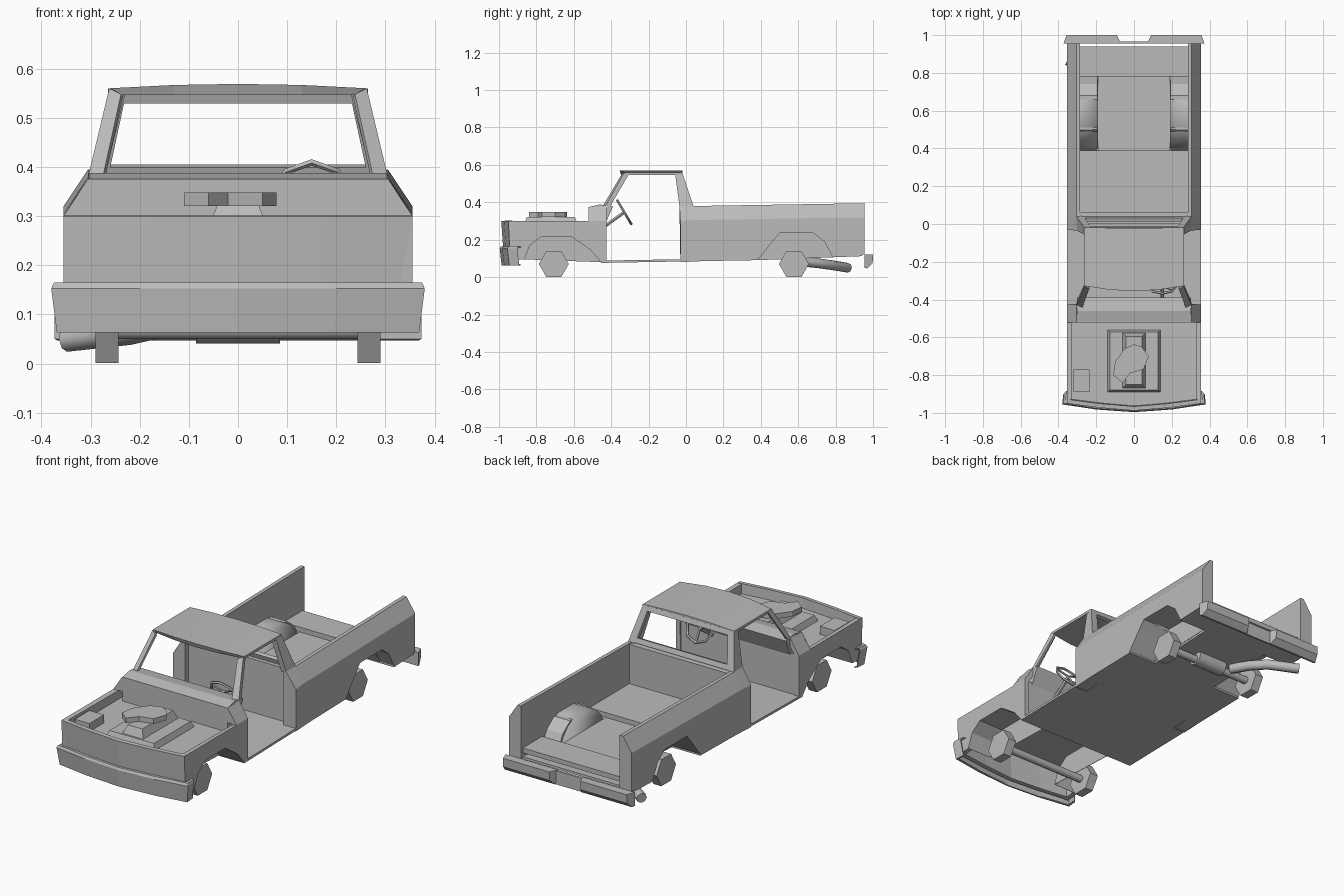
import bpy, bmesh, math
from mathutils import Vector

cube = bpy.data.objects.get("Cube")
if cube:
    bpy.data.objects.remove(cube, do_unlink=True)

grey = bpy.data.materials.new("primer_grey")
grey.use_nodes = True
COL = (0.5, 0.5, 0.5, 1)
grey.diffuse_color = COL
grey.node_tree.nodes["Principled BSDF"].inputs["Base Color"].default_value = COL
CORE = Vector((0, 0, 0.2))


def panels(name, polys, thick=0.0, mirror=False, smooth=0, closed=False):
    """Join polygons into one sheet facing outward, thickened inward."""
    bm = bmesh.new()
    for p in polys:
        bm.faces.new([bm.verts.new(v) for v in p])
    bmesh.ops.remove_doubles(bm, verts=bm.verts, dist=0.0005)
    bmesh.ops.recalc_face_normals(bm, faces=bm.faces)
    facing = sum(f.normal.dot(f.calc_center_median() - CORE) * f.calc_area() for f in bm.faces)
    if not closed and facing < 0:
        bmesh.ops.reverse_faces(bm, faces=bm.faces)
    me = bpy.data.meshes.new(name)
    bm.to_mesh(me)
    bm.free()
    me.materials.append(grey)
    ob = bpy.data.objects.new(name, me)
    bpy.context.collection.objects.link(ob)
    if smooth:
        bpy.ops.object.select_all(action='DESELECT')
        bpy.context.view_layer.objects.active = ob
        ob.select_set(True)
        bpy.ops.object.shade_smooth_by_angle(angle=math.radians(smooth))
    if thick:
        m = ob.modifiers.new("thickness", 'SOLIDIFY')
        m.thickness, m.offset = thick, -1
    if mirror:
        ob.modifiers.new("mirror", 'MIRROR')
    return ob


def loft(name, rings, **kw):
    """Closed solid through rings of equal point count."""
    polys = [rings[0], rings[-1]]
    for a, b in zip(rings, rings[1:]):
        n = len(a)
        polys += [(a[i], a[(i + 1) % n], b[(i + 1) % n], b[i]) for i in range(n)]
    return panels(name, polys, closed=True, **kw)


def at_x(x, yz):
    return [(x, y, z) for y, z in yz]


def prism(name, yz, x0, x1, **kw):
    return loft(name, [at_x(x0, yz), at_x(x1, yz)], **kw)


def block(name, x, y, z, taper=0.0):
    def ring(t, h):
        return [(x[0] + t, y[0] + t, h), (x[1] - t, y[0] + t, h),
                (x[1] - t, y[1] - t, h), (x[0] + t, y[1] - t, h)]
    return loft(name, [ring(0, z[0]), ring(taper, z[1])])


def tube(name, path, r, sides=8, **kw):
    """Round tube along a path of points."""
    pts = [Vector(p) for p in path]
    rings = []
    for i, p in enumerate(pts):
        d = (pts[min(i + 1, len(pts) - 1)] - pts[max(i - 1, 0)]).normalized()
        u = d.cross(Vector((0, 0, 1))).normalized()
        w = d.cross(u)
        rings.append([tuple(p + r * (u * math.cos(a) + w * math.sin(a)))
                      for a in (math.tau * k / sides for k in range(sides))])
    return loft(name, rings, **kw)


def band(name, path, rows, thick):
    """Bowed strip: path of right-half (x, y); rows of (x scale, y shift, z)."""
    full = [(-x, y) for x, y in path[:-1]] + path[::-1]
    grid = [[(x * s, y + dy, z) for x, y in full] for s, dy, z in rows]
    polys = [(a[i], a[i + 1], b[i + 1], b[i])
             for a, b in zip(grid, grid[1:]) for i in range(len(full) - 1)]
    return panels(name, polys, thick)


def deck(name, strips, z, thick):
    """Flat floor from (half width, y start, y end) strips at height z(y)."""
    panels(name, [[(x, a, z(a)), (x, b, z(b)), (-x, b, z(b)), (-x, a, z(a))]
                  for x, a, b in strips], thick)


W, IN, TOP = 0.355, 0.285, 0.305
front_arch = [(-.865, .095), (-.835, .17), (-.775, .215), (-.61, .215), (-.51, .145), (-.455, .08)]
rear_arch = [(.39, .10), (.47, .20), (.50, .235), (.68, .235), (.74, .19), (.78, .114)]

# Front fenders with the cowl shoulder
panels("front_fender", [
    at_x(W, [(-.95, .30), (-.94, .09)] + front_arch + [(-.425, .08), (-.425, .30), (-.52, .30)]),
    [(W, -.52, .30), (W, -.425, .30), (TOP, -.425, .38), (TOP, -.52, .375)],
], 0.025, mirror=True)

# Bed sides: outer skin, inner skin, shoulder, rail top, end cap and door jamb
inner = [(-.03, .08)] + rear_arch + [(.955, .12), (.955, .395), (.04, .38), (-.03, .38)]
outer = [(-.03, .08)] + rear_arch + [(.955, .12), (.955, .32), (.04, .305), (-.03, .30)]
panels("bed_side", [
    at_x(W, outer),
    at_x(IN, inner),
    [(W, .04, .305), (W, .955, .32), (TOP, .955, .395), (TOP, .04, .38)],
    [(TOP, .04, .38), (TOP, .955, .395), (IN, .955, .395), (IN, .04, .38)],
    [(W, .955, .12), (W, .955, .32), (TOP, .955, .395), (IN, .955, .395), (IN, .955, .12)],
    [(W, -.03, .08), (W, -.03, .30), (.302, -.035, .38), (IN, -.03, .38), (IN, -.03, .08)],
    [(W, -.03, .30), (W, .04, .305), (TOP, .04, .38), (.302, -.035, .38)],
], mirror=True)

# Wheel arch liners, and rounded tubs over the rear ones
def arch_shell(name, arch, x0, x1, **kw):
    strip = [[(x0, *a), (x0, *b), (x1, *b), (x1, *a)] for a, b in zip(arch, arch[1:])]
    panels(name, strip + [at_x(x1, arch)], mirror=True, **kw)

arch_shell("front_wheel_arch", front_arch, W, .21, thick=.003)
arch_shell("rear_wheel_arch", rear_arch, W, .195, thick=.003)
tub = [(.403, .12), (.425, .17), (.47, .215), (.52, .243), (.65, .243), (.70, .215), (.74, .17), (.765, .12)]
arch_shell("wheel_tub", tub, IN, .19, smooth=100)

# Underbody and raised bed floor, notched for the rear wheels
deck("underbody", [(W, -.455, .39), (.19, .39, .78), (W, .78, .94)],
     lambda y: .076 + .036 * max(y, 0) / .94, 0.012)
deck("bed_floor", [(IN, .03, .39), (.19, .39, .78), (IN, .78, .94)], lambda y: .145, 0.025)

# Cab walls and dashboard
block("firewall", (-.335, .335), (-.455, -.43), (.082, .30))
prism("cowl", [(-.52, .25), (-.52, .375), (-.46, .388), (-.39, .378), (-.425, .30), (-.45, .25)], -.303, .303)
panels("cowl_front", [[(-W, -.521, .30), (-TOP, -.521, .376), (TOP, -.521, .376), (W, -.521, .30)]], 0.004)
block("bed_front_wall", (-.29, .29), (0, .06), (.085, .375))

# Cab rear wall framing the back window
def back(x, z):
    return (x, .04 - (z - .38) / 3, z)

edge = [back(-TOP, .38), back(TOP, .38), back(.262, .558), back(-.262, .558)]
hole = [back(-.26, .405), back(.26, .405), back(.232, .535), back(-.232, .535)]
panels("rear_window_frame", [(edge[i], edge[(i + 1) % 4], hole[(i + 1) % 4], hole[i])
                             for i in range(4)], 0.02)

# Cab pillars
panels("rear_pillar", [[(.302, -.035, .38), (TOP, .04, .38), (.262, -.02, .56), (.26, -.058, .55)]],
       0.03, mirror=True)
foot, head = (TOP, -.43, .38), (.262, -.33, .56)
panels("windshield_pillar", [
    [foot, head, (.238, -.345, .548), (.275, -.445, .38)],
    [foot, head, (.258, -.305, .55), (.302, -.405, .38)],
], 0.012, mirror=True)

# Roof, gently crowned and bowed at the front
ribs = [(x, -.355 + .4 * x * x, .569 - .13 * x * x) for x in (-.264, -.13, 0, .13, .264)]
loft("roof", [at_x(x, [(y, z), (-.02, z), (-.02, .546), (y + .008, .546)]) for x, y, z in ribs])

# Nose panel and front bumper
band("nose_panel", [(W, -.95), (.18, -.973), (0, -.988)], [(1, 0, .30), (1, .015, .09)], 0.022)
band("front_bumper", [(.375, -.902), (.38, -.955), (.2, -.982), (0, -.996)],
     [(.95, .02, .165), (.985, .006, .165), (1, 0, .153), (.97, .01, .063), (.945, .018, .063)], 0.006)

# Rear bumper with a central recess
bumper = [(.955, .12), (1, .12), (.998, .075), (.97, .047), (.955, .05)]
loft("rear_bumper", [[(.07 + .45 * (y - .955), y, z) for y, z in bumper],
                     [(.373 - .35 * (y - .955), y, z) for y, z in bumper]], mirror=True)
prism("rear_bumper_step", [(.955, .118), (.967, .118), (.967, .047), (.955, .05)], -.08, .08)

# Engine bay
panels("engine_bay_floor", [[(-.345, -.94, .25), (0, -.975, .25), (.345, -.94, .25),
                             (.345, -.45, .25), (-.345, -.45, .25)]], 0.01)
block("engine_block", (-.14, .14), (-.89, -.56), (.25, .28), taper=.012)
block("intake_manifold", (-.062, .062), (-.87, -.575), (.275, .322), taper=.02)
lid = [(-.11, -.80), (-.10, -.73), (-.05, -.66), (0, -.637), (.04, -.65),
       (.078, -.70), (.05, -.77), (-.02, -.79), (-.06, -.84)]
loft("air_cleaner", [[(x, y, z) for x, y in lid] for z in (.321, .348)])
block("battery", (-.32, -.235), (-.89, -.77), (.25, .292))

# Wheel hubs and axles
for end, y in (("front", -.707), ("rear", .577)):
    hexagon = [(y + .08 * math.cos(k * math.pi / 3), .07 + .08 * math.sin(k * math.pi / 3)) for k in range(6)]
    prism(end + "_hub", hexagon, .243, .29, mirror=True)
    tube(end + "_axle", [(-.25, y, .07), (.25, y, .07)], .02, smooth=60)
tube("differential", [(-.085, .577, .083), (.085, .577, .083)], .042, smooth=60)

# Exhaust pipe
tube("exhaust_pipe", [(-.13, .60, .085), (-.17, .70, .075), (-.22, .78, .064), (-.35, .865, .05)],
     .026, smooth=60)

# Steering wheel: ring, spokes and column
hub = Vector((.15, -.33, .347))
across, up = Vector((1, 0, 0)), Vector((0, -.51, .86))
axis = across.cross(up)

def rim(a, r):
    return hub + r * (across * math.sin(a) + up * math.cos(a))

rings = []
for k in range(8):
    a = math.tau * k / 8
    rings.append([tuple(rim(a, .073 + .007 * math.cos(t)) + axis * .007 * math.sin(t))
                  for t in (math.tau * j / 5 for j in range(5))])
panels("steering_wheel", [(p[j], p[(j + 1) % 5], q[(j + 1) % 5], q[j])
                          for p, q in zip(rings, rings[1:] + rings[:1]) for j in range(5)],
       closed=True, smooth=60)
for k in range(3):
    tube("steering_spoke", [hub, rim(math.pi + math.tau * k / 3, .07)], .006, sides=5)
tube("steering_column", [(.15, -.43, .275), hub], .01, sides=6)
